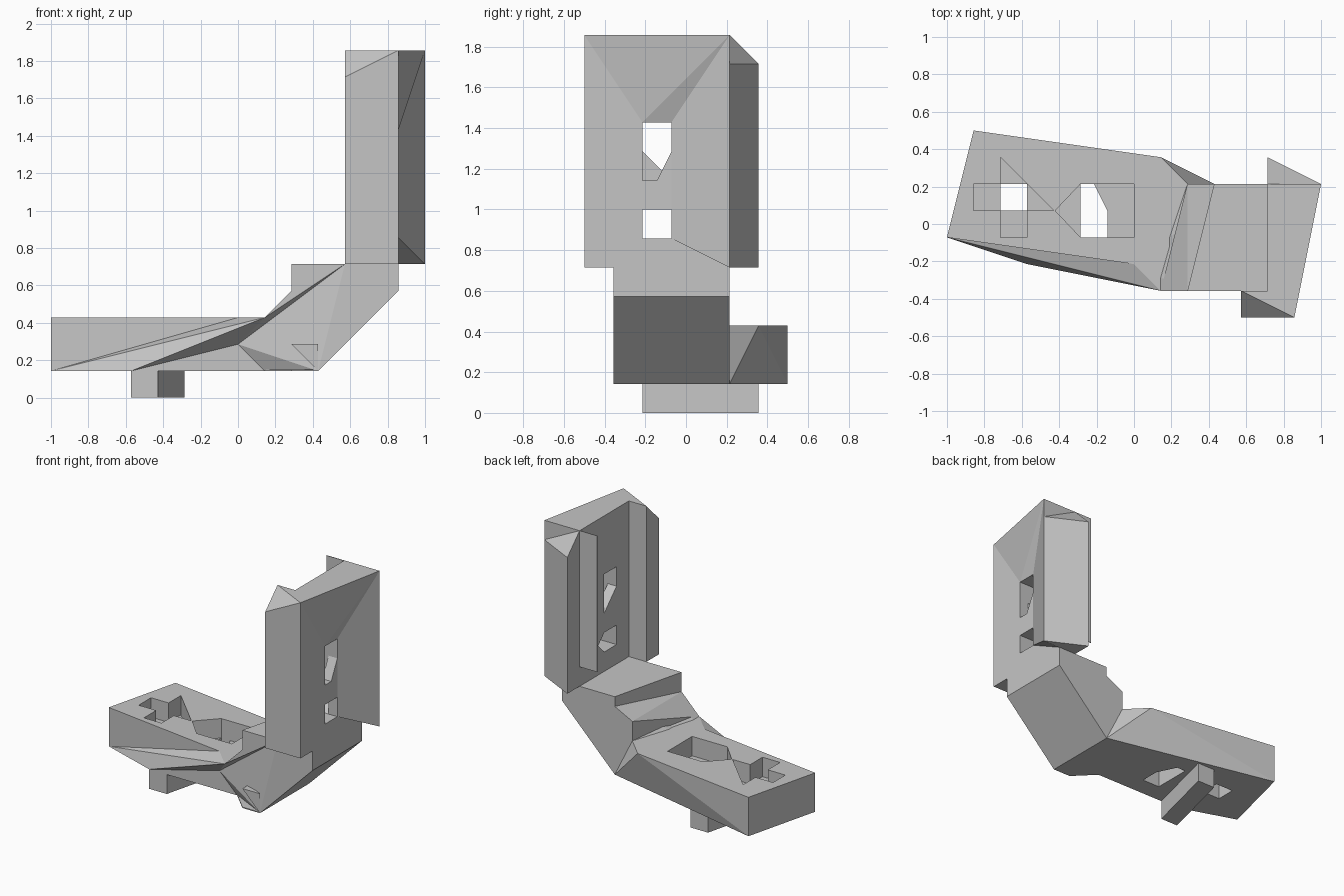
import bpy
import bmesh

UNIT = 1 / 7  # the part sits on a regular module grid

cube = bpy.data.objects.get("Cube")
if cube:
    bpy.data.objects.remove(cube, do_unlink=True)

grey = bpy.data.materials.new("plain grey")
grey.use_nodes = True
colour = (0.56, 0.56, 0.56, 1)
grey.diffuse_color = colour
grey.node_tree.nodes["Principled BSDF"].inputs["Base Color"].default_value = colour


def finish(name, bm):
    bmesh.ops.recalc_face_normals(bm, faces=bm.faces)
    bmesh.ops.scale(bm, vec=(UNIT, UNIT, UNIT), verts=bm.verts)
    mesh = bpy.data.meshes.new(name)
    bm.to_mesh(mesh)
    bm.free()
    mesh.materials.append(grey)
    obj = bpy.data.objects.new(name, mesh)
    bpy.context.collection.objects.link(obj)
    return obj


def solid(name, points):
    """Convex block around a few corner points."""
    bm = bmesh.new()
    for p in points:
        bm.verts.new(p)
    bmesh.ops.convex_hull(bm, input=bm.verts)
    loose = [v for v in bm.verts if not v.link_faces]
    bmesh.ops.delete(bm, geom=loose, context='VERTS')
    bmesh.ops.dissolve_limit(bm, angle_limit=0.005, verts=bm.verts, edges=bm.edges)
    return finish(name, bm)


def column(plan, low, high):
    """Corner points of an upright prism."""
    return [(x, y, z) for x, y in plan for z in (low, high)]


def prism(name, outline, start, end, along_x=False):
    """Extruded outline, used for cutting."""
    bm = bmesh.new()
    place = (lambda a, b: (start, a, b)) if along_x else (lambda a, b: (a, b, start))
    face = bm.faces.new([bm.verts.new(place(a, b)) for a, b in outline])
    grown = bmesh.ops.extrude_face_region(bm, geom=[face])["geom"]
    shift = (end - start, 0, 0) if along_x else (0, 0, end - start)
    moved = [g for g in grown if isinstance(g, bmesh.types.BMVert)]
    bmesh.ops.translate(bm, vec=shift, verts=moved)
    return finish(name, bm)


def cut(target, cutter):
    cutter.hide_render = True
    mod = target.modifiers.new("cut", 'BOOLEAN')
    mod.operation = 'DIFFERENCE'
    mod.solver = 'EXACT'
    mod.object = cutter
    bpy.context.view_layer.objects.active = target
    bpy.ops.object.modifier_apply(modifier=mod.name)
    bpy.data.objects.remove(cutter, do_unlink=True)


FRONT, BACK, INNER = -2.5, 1.5, -1.5
BOTTOM, DECK, STEP, TOP = 1, 3, 5, 13

# Upright plate with a rib along each long edge
plate = solid("upright_plate", column(
    [(6, BACK), (6, -3.5), (5, FRONT), (5, BACK)], STEP, TOP))
solid("front_rib", column([(4, FRONT), (6, -3.5), (5, FRONT)], STEP, TOP)
      + column([(4, -3.5)], STEP, TOP - 1))
solid("back_rib", column([(5, BACK), (7, BACK), (5, 2.5)], STEP, TOP - 1)
      + [(5, BACK, TOP)])
solid("inner_flange", column(
    [(4, BACK), (5, BACK), (5, BACK - .03), (4, BACK - .03)], STEP + 1, TOP))

# Swelling of the outer face, falling away towards the windows
left, right = -1.5, -.5
solid("outer_swell_side", column([(7, BACK), (6, BACK)], STEP, TOP)
      + column([(6, right)], 6, 10))
solid("outer_swell_top", [
    (6, -3.5, TOP), (7, BACK, TOP), (6, BACK, TOP), (6, right, 10), (6, left, 10)])

# Windows: each has a different outline on the two sides of the plate
windows = {
    "low_window_outer": ([(left, 6), (right, 6), (right, 7), (left, 7)], 5.5, 8),
    "low_window_inner": ([(left, 6), (right, 6), (0, 6.5), (right, 7), (left, 7)], 4, 5.5),
    "high_window_outer": ([(left, 8), (-1, 8), (right, 9), (right, 10), (left, 10)], 5.5, 8),
    "high_window_inner": ([(left, 9), (right, 8), (right, 10), (left, 10)], 4, 5.5),
}
for name, (outline, start, end) in windows.items():
    cut(plate, prism(name, outline, start, end, True))

# Sloping neck between the base and the upright
solid("neck", [
    (4, FRONT, STEP), (4, BACK, STEP), (6, FRONT, STEP), (6, BACK, STEP),
    (6, FRONT, 4), (6, BACK, 4), (3, FRONT, BOTTOM), (3, BACK, BOTTOM),
    (2, BACK, DECK), (1, INNER, BOTTOM), (1, INNER, 2), (0, INNER, 2)])
solid("upper_step", [
    (4, FRONT, STEP), (4, BACK, STEP), (3, BACK, STEP), (2, FRONT, STEP),
    (3, BACK, 4), (2, FRONT, 4)])
solid("lower_step", [
    (3, BACK, 4), (2, BACK, 4), (2, BACK, DECK), (1, FRONT, DECK),
    (2, FRONT, 4), (4, FRONT, STEP), (4, BACK, STEP)])
solid("neck_underside", [
    (4, FRONT, STEP), (1, FRONT, DECK), (2, FRONT, 4), (0, INNER, 2),
    (2, BACK, DECK)])

# Small open notch at the front corner of the neck
solid("notch_hood", [(2, FRONT, 2), (3, FRONT, 2), (3, FRONT, BOTTOM), (2, -2, 2)])
solid("notch_floor", column(
    [(2, FRONT), (3, FRONT), (1, INNER)], BOTTOM, BOTTOM + .05))

# Base block with a projecting toe and an overhanging front ledge
base = solid("base", column([(-6, 3.5), (-7, -.5)], BOTTOM, DECK) + [
    (1, 2.5, DECK), (0, INNER, DECK), (1.25, INNER, DECK), (2, BACK, DECK),
    (1, INNER, BOTTOM), (3, BACK, BOTTOM)])
solid("front_toe", [
    (-7, -.5, BOTTOM), (-4, INNER, BOTTOM), (0, INNER, DECK), (1, INNER, BOTTOM)])
solid("front_ledge", [
    (-7, -.5, BOTTOM), (-4, INNER, BOTTOM), (0, INNER, DECK), (1, FRONT, DECK),
    (0, INNER, 2), (1.25, INNER, DECK)])

# Shallow pockets and through holes in the base
cut(base, prism("wide_pocket", [(0, 1.5), (0, -.5), (-2, -.5), (-2.95, .5), (-2, 1.5)],
                2, 4))
cut(base, prism("cross_pocket", [
    (-3, .5), (-4, .5), (-4, -.5), (-5, -.5), (-5, .5), (-6, .5),
    (-6, 1.5), (-5, 1.5), (-5, 2.5)], 2, 4))
cut(base, prism("square_hole", [(-5, .5), (-4, .5), (-4, 1.5), (-5, 1.5)], 0, 4))
cut(base, prism("long_hole", [(-2, -.5), (-1, -.5), (-1, .5), (-1.5, 1.5), (-2, 1.5)], 0, 4))

# Slanted foot under the base
solid("foot", column([(-4, -1.5), (-3, -1.5), (-2, 2.5), (-3, 2.5)], 0, BOTTOM))
